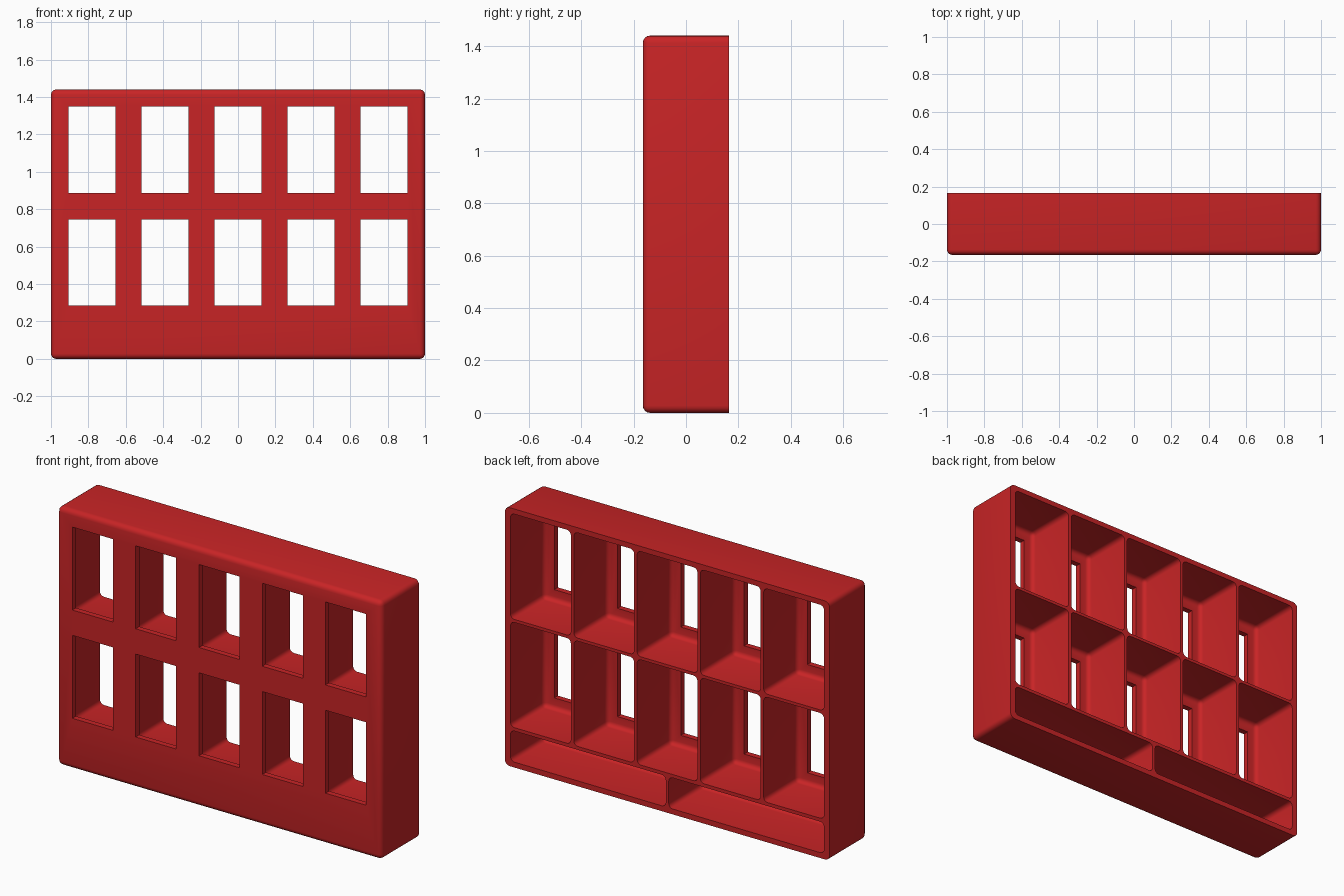
import bpy, bmesh, math
from mathutils import Vector

if "Cube" in bpy.data.objects:
    bpy.data.objects.remove(bpy.data.objects["Cube"])

HALF_W, HALF_D, HEIGHT = 1.0, 0.165, 1.44
FLOOR = 0.032            # thickness of the front panel
FRONT, BACK = -HALF_D, HALF_D
COLS = [-0.78 + 0.39 * i for i in range(5)]
ROWS = [0.515, 1.118]

red = bpy.data.materials.new("red plastic")
red.diffuse_color = (0.58, 0.0175, 0.019, 1)
red.use_nodes = True
red.node_tree.nodes["Principled BSDF"].inputs["Base Color"].default_value = red.diffuse_color


def add_box(bm, x, y, z, radius=0.0, segments=4):
    """Box between (min, max) ranges; rounds all edges except those at the back."""
    part = bmesh.new()
    bmesh.ops.create_cube(part, size=1)
    for v in part.verts:
        v.co = Vector([r[0] if c < 0 else r[1] for c, r in zip(v.co, (x, y, z))])
    if radius:
        edges = [e for e in part.edges
                 if not all(v.co.y > y[1] - 1e-5 for v in e.verts)]
        bmesh.ops.bevel(part, geom=edges, offset=radius, segments=segments,
                        profile=0.5, affect='EDGES', clamp_overlap=True)
    bmesh.ops.recalc_face_normals(part, faces=part.faces)
    temp = bpy.data.meshes.new("temp")
    part.to_mesh(temp)
    part.free()
    bm.from_mesh(temp)
    bpy.data.meshes.remove(temp)


def make_object(name, bm):
    mesh = bpy.data.meshes.new(name)
    bm.to_mesh(mesh)
    bm.free()
    mesh.materials.append(red)
    obj = bpy.data.objects.new(name, mesh)
    bpy.context.collection.objects.link(obj)
    return obj


# Rounded outer shell, flat at the open back
bm = bmesh.new()
add_box(bm, (-HALF_W, HALF_W), (FRONT, BACK), (0, HEIGHT), 0.028)
rack = make_object("divided_rack", bm)

# Ten compartments and two low trays, open at the back
bm = bmesh.new()
cell_y = (FRONT + FLOOR, BACK + 0.05)
for x in COLS:
    for z in ROWS:
        add_box(bm, (x - 0.186, x + 0.186), cell_y, (z - 0.293, z + 0.293), 0.024)
for side in (-1, 1):
    x = side * 0.4875
    add_box(bm, (x - 0.4785, x + 0.4785), cell_y, (0.03, 0.203), 0.024)
cells = make_object("compartment_cutter", bm)

# Square-cornered windows through the front panel
bm = bmesh.new()
for x in COLS:
    for z in ROWS:
        add_box(bm, (x - 0.125, x + 0.125), (FRONT - 0.05, 0), (z - 0.231, z + 0.231))
windows = make_object("window_cutter", bm)

# Cut and clean up
bpy.context.view_layer.objects.active = rack
rack.select_set(True)
for cutter in (cells, windows):
    cutter.hide_render = True
    mod = rack.modifiers.new("cut", 'BOOLEAN')
    mod.operation = 'DIFFERENCE'
    mod.solver = 'EXACT'
    mod.object = cutter
    bpy.ops.object.modifier_apply(modifier=mod.name)
for cutter in (cells, windows):
    bpy.data.objects.remove(cutter)

bpy.ops.object.select_all(action='DESELECT')
rack.select_set(True)
bpy.ops.object.shade_smooth_by_angle(angle=math.radians(35))
